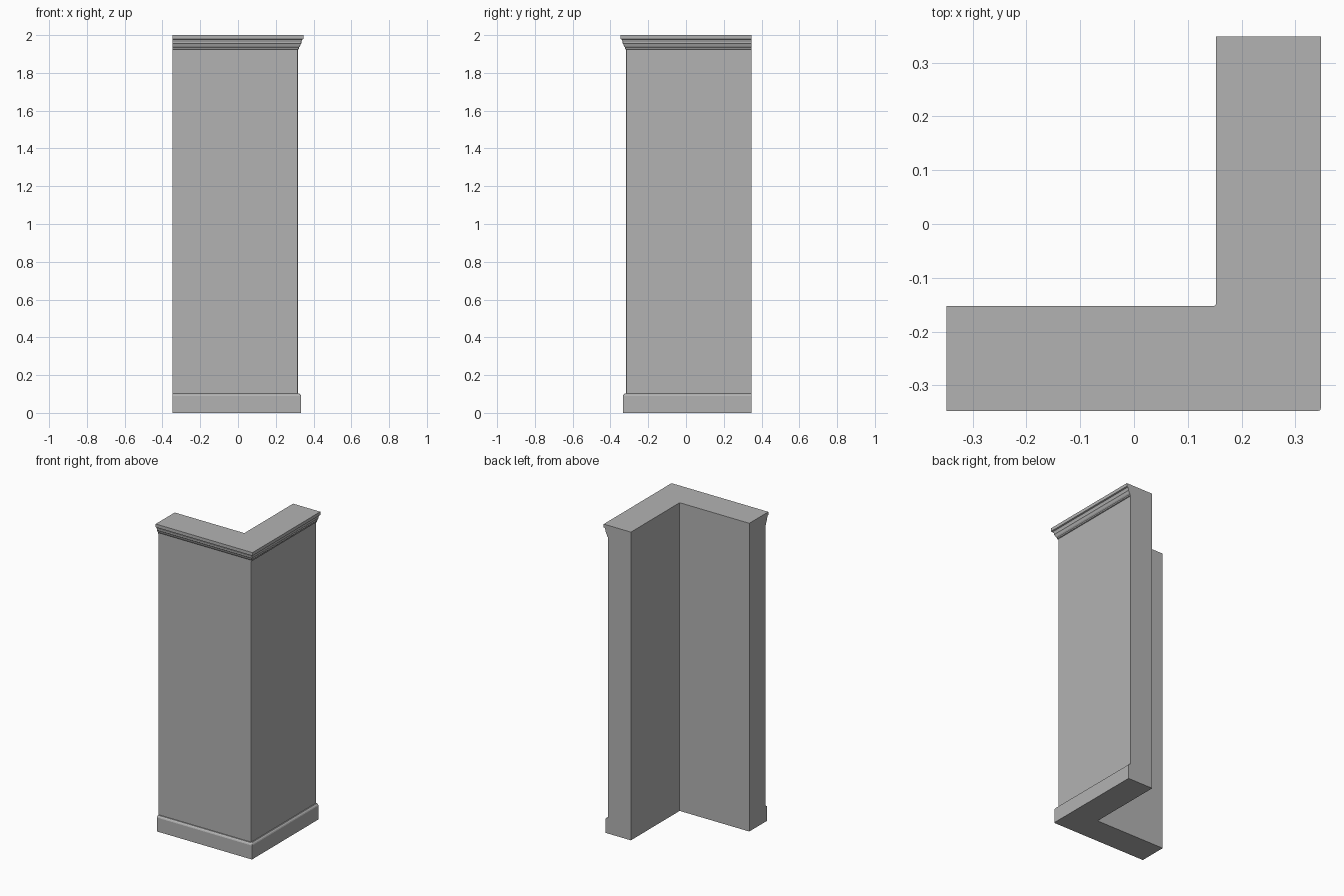
import bpy
import bmesh

END = 0.348      # open ends of both wall legs
INNER = 0.152    # inner wall faces
OUTER = 0.317    # outer wall faces
TOP = 2.0

old = bpy.data.objects.get("Cube")
if old:
    bpy.data.objects.remove(old, do_unlink=True)

grey = bpy.data.materials.new("plain grey")
grey.use_nodes = True
colour = (0.45, 0.45, 0.45, 1)
grey.diffuse_color = colour
grey.node_tree.nodes["Principled BSDF"].inputs["Base Color"].default_value = colour


def corner_path(d, r):
    """L-shaped path at distance d, with a small rounded corner."""
    k = r * 0.3
    return [(-END, -d), (d - r, -d), (d - k, -d + k), (d, -d + r), (d, END)]


def sweep(name, profile):
    """Sweep a closed (distance, height) profile around the corner."""
    bm = bmesh.new()
    rings = []
    for d, z in profile:
        r = 0.004 if d > INNER else 0.003
        rings.append([bm.verts.new((x, y, z)) for x, y in corner_path(d, r)])
    for i, a in enumerate(rings):
        b = rings[(i + 1) % len(rings)]
        for j in range(len(a) - 1):
            bm.faces.new((a[j], a[j + 1], b[j + 1], b[j]))
    for end in (0, -1):
        bm.faces.new([ring[end] for ring in rings])
    bmesh.ops.recalc_face_normals(bm, faces=bm.faces)
    mesh = bpy.data.meshes.new(name)
    bm.to_mesh(mesh)
    bm.free()
    mesh.materials.append(grey)
    obj = bpy.data.objects.new(name, mesh)
    bpy.context.collection.objects.link(obj)
    return obj


# Corner wall
sweep("corner_wall", [(INNER, 0), (OUTER, 0), (OUTER, TOP), (INNER, TOP)])

# Baseboard with an eased top edge
sweep("baseboard", [(OUTER, 0), (0.334, 0), (0.334, 0.09), (0.331, 0.096),
                    (0.324, 0.102), (OUTER, 0.102)])

# Stepped crown moulding
sweep("crown_moulding", [(OUTER, 1.924), (0.322, 1.926), (0.322, 1.934),
                         (0.328, 1.941), (0.332, 1.952), (0.335, 1.956),
                         (0.335, 1.964), (0.339, 1.976), (0.347, 1.979),
                         (0.347, TOP), (OUTER, TOP)])
